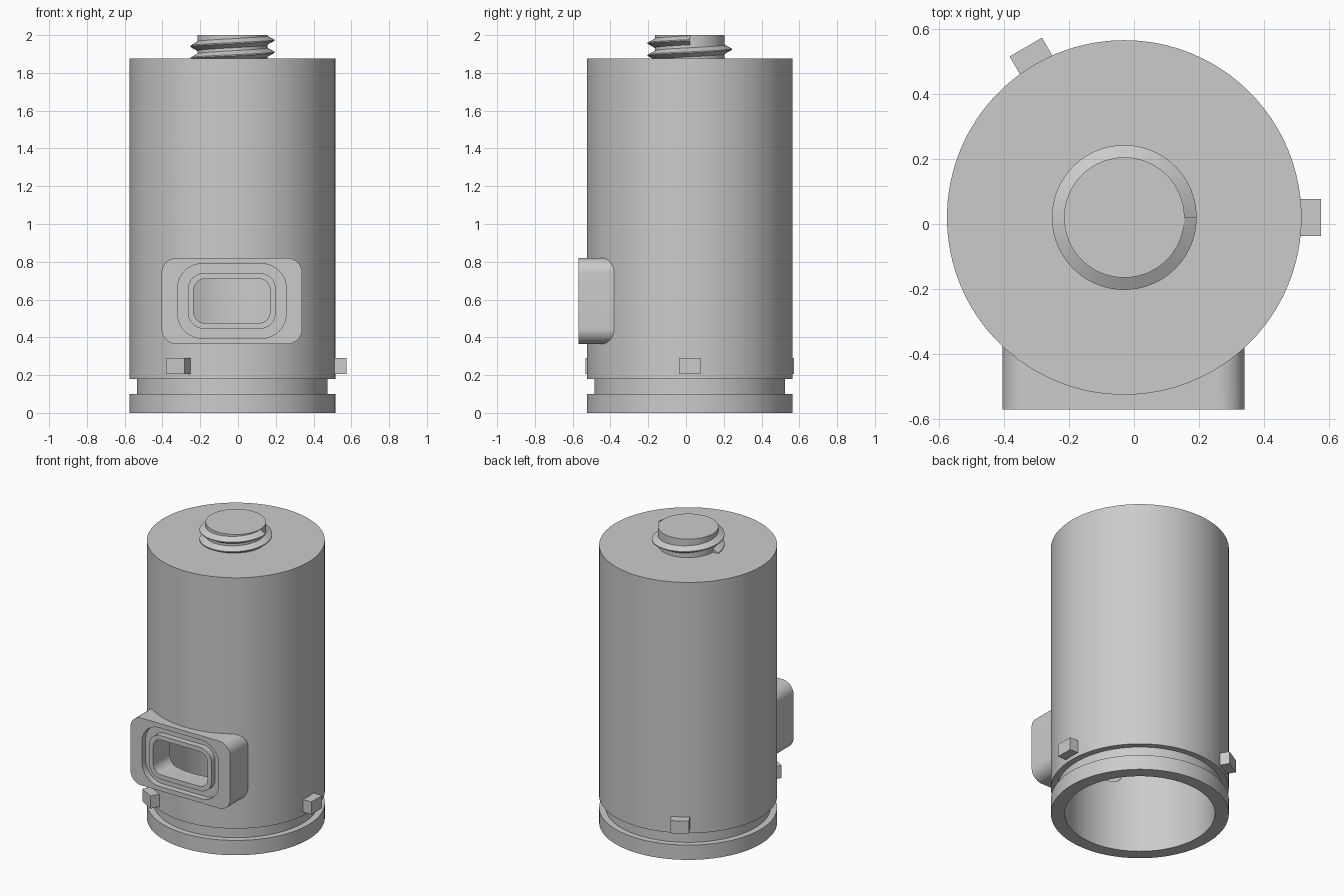
import bpy, bmesh, math

if "Cube" in bpy.data.objects:
    bpy.data.objects.remove(bpy.data.objects["Cube"])

CX, CY = -0.03, 0.02
grey = bpy.data.materials.new("light_grey")
grey.diffuse_color = (0.6, 0.6, 0.6, 1)
grey.use_nodes = True
grey.node_tree.nodes["Principled BSDF"].inputs["Base Color"].default_value = grey.diffuse_color


def make(name, verts, faces):
    me = bpy.data.meshes.new(name)
    me.from_pydata(verts, [], faces)
    bm = bmesh.new()
    bm.from_mesh(me)
    bmesh.ops.remove_doubles(bm, verts=bm.verts, dist=1e-6)
    bmesh.ops.recalc_face_normals(bm, faces=bm.faces)
    bm.to_mesh(me)
    bm.free()
    me.materials.append(grey)
    ob = bpy.data.objects.new(name, me)
    bpy.context.collection.objects.link(ob)
    return ob


def lathe(name, profile, n=128):
    """Solid of revolution; profile of (r, z) from bottom to top, flat caps."""
    verts = [(CX + r * math.cos(2 * math.pi * i / n), CY + r * math.sin(2 * math.pi * i / n), z)
             for r, z in profile for i in range(n)]
    faces = [(k * n + i, k * n + (i + 1) % n, (k + 1) * n + (i + 1) % n, (k + 1) * n + i)
             for k in range(len(profile) - 1) for i in range(n)]
    last = (len(profile) - 1) * n
    faces += [tuple(range(n))[::-1], tuple(range(last, last + n))]
    return make(name, verts, faces)


def rounded(x0, x1, z0, z1, r, y, n=10):
    """Rounded rectangle outline in the plane of the given y."""
    pts = []
    for k, (cx, cz) in enumerate([(x1 - r, z1 - r), (x0 + r, z1 - r), (x0 + r, z0 + r), (x1 - r, z0 + r)]):
        for i in range(n + 1):
            a = math.pi / 2 * (k + i / n)
            pts.append((cx + r * math.cos(a), y, cz + r * math.sin(a)))
    return pts


def prism(name, rect, y0, y1):
    a, b = rounded(*rect, y0), rounded(*rect, y1)
    n = len(a)
    faces = [(i, (i + 1) % n, n + (i + 1) % n, n + i) for i in range(n)]
    return make(name, a + b, faces + [tuple(range(n)), tuple(range(n, 2 * n))])


def ring(name, outer, inner, y0, y1):
    loops = [rounded(*outer, y0), rounded(*outer, y1), rounded(*inner, y1), rounded(*inner, y0)]
    n = len(loops[0])
    faces = [(k * n + i, k * n + (i + 1) % n, (k + 1) % 4 * n + (i + 1) % n, (k + 1) % 4 * n + i)
             for k in range(4) for i in range(n)]
    return make(name, sum(loops, []), faces)


def boolean(ob, tool, op):
    m = ob.modifiers.new("cut", 'BOOLEAN')
    m.operation, m.object, m.solver = op, tool, 'EXACT'
    bpy.context.view_layer.objects.active = ob
    bpy.ops.object.modifier_apply(modifier=m.name)
    bpy.data.objects.remove(tool)


# Hollow body with seal groove near the foot
R = 0.545
body = lathe("body", [(R, 0), (R, 0.1), (0.505, 0.1), (0.505, 0.18), (R, 0.18), (R, 1.875)])

# Window housing on the front, with seal groove and opening
boolean(body, prism("window_housing", (-0.405, 0.34, 0.365, 0.82, 0.08), -0.57, -0.2), 'UNION')
boolean(body, lathe("bore", [(0.46, -0.1), (0.46, 1.79)]), 'DIFFERENCE')
boolean(body, ring("window_groove", (-0.32, 0.255, 0.395, 0.79, 0.13),
                   (-0.265, 0.2, 0.445, 0.74, 0.085), -0.65, -0.53), 'DIFFERENCE')
boolean(body, prism("window_opening", (-0.235, 0.17, 0.475, 0.71, 0.06), -0.7, -0.2), 'DIFFERENCE')

# Neck and its screw thread: one and a half turns
neck = lathe("neck", [(0.185, 1.82), (0.185, 2.0)])
STEPS, PITCH = 144, 0.064
verts, faces = [], []
for i in range(STEPS + 1):
    t = 1.5 * i / STEPS
    a, z = math.pi + 2 * math.pi * t, 1.973 - PITCH * (1.5 - t)
    for r, dz in [(0.18, -0.027), (0.2225, -0.003), (0.2225, 0.003), (0.18, 0.027)]:
        verts.append((CX + r * math.cos(a), CY + r * math.sin(a), z + dz))
    if i:
        p, q = 4 * (i - 1), 4 * i
        faces += [(p + k, p + (k + 1) % 4, q + (k + 1) % 4, q + k) for k in range(4)]
faces += [(0, 1, 2, 3), (4 * STEPS, 4 * STEPS + 1, 4 * STEPS + 2, 4 * STEPS + 3)]
thread = make("screw_thread", verts, faces)

# Three locking tabs, evenly spaced
for k in range(3):
    a = k * 2 * math.pi / 3
    c, s = math.cos(a), math.sin(a)
    v = [(CX + r * c - w * s, CY + r * s + w * c, z)
         for z in (0.205, 0.29) for r, w in [(0.5, -0.0575), (0.605, -0.0575), (0.605, 0.0575), (0.5, 0.0575)]]
    make(f"locking_tab_{k + 1}", v, [(0, 3, 2, 1), (4, 5, 6, 7)] +
         [(i, (i + 1) % 4, 4 + (i + 1) % 4, 4 + i) for i in range(4)])

# Smooth round surfaces, keep edges crisp
bpy.ops.object.select_all(action='DESELECT')
for ob in (body, neck, thread):
    ob.select_set(True)
bpy.context.view_layer.objects.active = body
bpy.ops.object.shade_smooth_by_angle(angle=math.radians(25))
